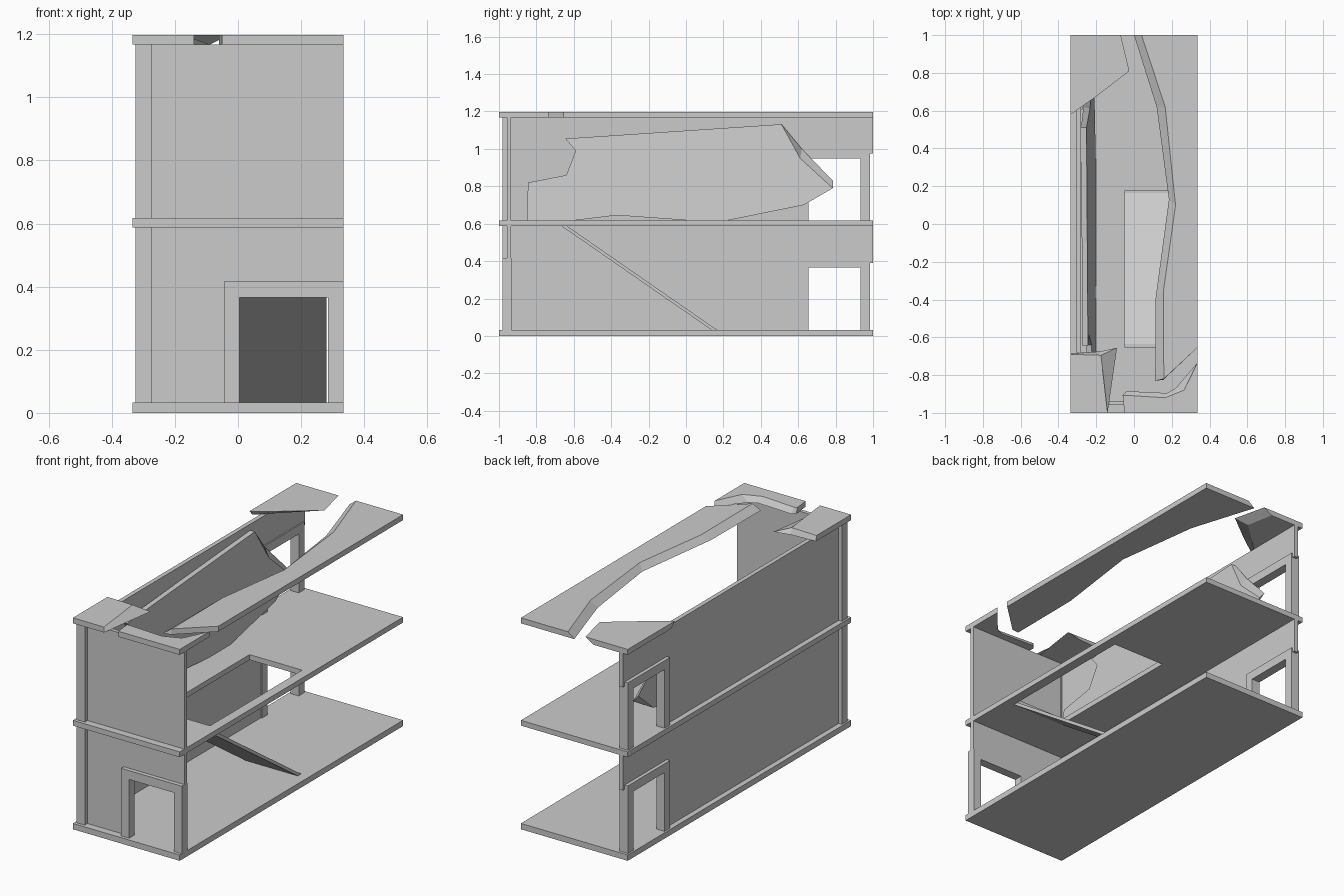
import bpy, bmesh
from mathutils import Vector

if "Cube" in bpy.data.objects:
    bpy.data.objects.remove(bpy.data.objects["Cube"])


def make(name, rings, close=False):
    """Skin equal-length rings of 3D points; cap the ends, or close into a loop."""
    bm = bmesh.new()
    vs = [[bm.verts.new(p) for p in r] for r in rings]
    n = len(vs[0])
    pairs = list(zip(vs, vs[1:])) + ([(vs[-1], vs[0])] if close else [])
    for a, b in pairs:
        for i in range(n):
            j = (i + 1) % n
            bm.faces.new((a[i], a[j], b[j], b[i]))
    if not close:
        bm.faces.new(vs[0])
        bm.faces.new(vs[-1])
    bmesh.ops.recalc_face_normals(bm, faces=bm.faces)
    me = bpy.data.meshes.new(name)
    bm.to_mesh(me)
    bm.free()
    ob = bpy.data.objects.new(name, me)
    bpy.context.collection.objects.link(ob)
    return ob


def slab(name, low, high, z0, z1):
    """Horizontal plate whose lower and upper outlines may differ (broken edges)."""
    return make(name, [[(x, y, z0) for x, y in low], [(x, y, z1) for x, y in high]])


def side_prism(name, yz, x0, x1):
    return make(name, [[(x, y, z) for y, z in yz] for x in (x0, x1)])


def front_prism(name, xz, y0, y1):
    return make(name, [[(x, y, z) for x, z in xz] for y in (y0, y1)])


def rect(x0, x1, y0, y1):
    return [(x0, y0), (x1, y0), (x1, y1), (x0, y1)]


def portal(a0, a1, z0, z1, w=0.05):
    """Door surround outline: two posts and a lintel."""
    return [(a0, z0), (a0, z1), (a1, z1), (a1, z0), (a1 - w, z0),
            (a1 - w, z1 - w), (a0 + w, z1 - w), (a0 + w, z0)]


G, M0, M1, R0, R1 = 0.033, 0.587, 0.617, 1.167, 1.198
X = 0.335

# Ground slab
full = rect(-X, X, -1, 1)
slab("ground_floor", full, full, 0, G)

# Middle slab with stair opening
hole = rect(-0.05, 0.28, -0.65, 0.175)
make("upper_floor", [[(x, y, z) for x, y in r] for r, z in
     ((full, M0), (full, M1), (hole, M1), (hole, M0))], close=True)

# Stair ramp
side_prism("stair_ramp", [(-0.665, M0), (-0.635, M0), (0.165, G), (0.135, G)], -0.05, 0.28)

# Walls, posts and door surrounds on each storey
for tag, z0, z1, top in (("lower", G, M0, 0.416), ("upper", M1, R0, 1.0)):
    cut = top - 0.025
    side_prism(tag + "_left_wall", [(-0.94, z0), (0.63, z0), (0.63, cut), (1, cut),
                                    (1, z1), (-0.94, z1)], -0.305, -0.28)
    side_prism(tag + "_side_door_frame", portal(0.606, 0.984, z0, top), -0.325, -0.273)
    post = rect(-0.325, -0.273, -0.982, -0.932)
    slab(tag + "_corner_post", post, post, z0, z1)

front_prism("lower_front_wall", [(-0.29, G), (-0.02, G), (-0.02, 0.39), (X, 0.39),
                                 (X, M0), (-0.29, M0)], -0.958, -0.936)
front_prism("upper_front_wall", [(-0.29, M1), (X, M1), (X, R0), (-0.29, R0)], -0.958, -0.936)
front_prism("front_door_frame", portal(-0.045, X, G, 0.416), -0.982, -0.932)

# Broken roof remains
slab("roof_right_strip",
     [(X, 1), (0.0, 1), (0.12, 0.62), (0.185, 0.13), (0.115, -0.39), (0.112, -0.83),
      (0.155, -0.825), (X, -0.655)],
     [(X, 1), (0.04, 1), (0.165, 0.62), (0.22, 0.1), (0.155, -0.36), (0.158, -0.82),
      (0.16, -0.818), (X, -0.655)], R0, R1)
slab("roof_front_right",
     [(X, -1), (X, -0.735), (0.22, -0.87), (0.175, -0.895), (-0.04, -0.885), (-0.06, -0.905), (-0.05, -1)],
     [(X, -1), (X, -0.735), (0.265, -0.88), (0.165, -0.92), (-0.04, -0.907), (-0.06, -0.907), (-0.05, -1)],
     R0, R1)
slab("roof_front_left",
     [(-X, -1), (-0.14, -1), (-0.09, -0.655), (-0.18, -0.675), (-X, -0.685)],
     [(-X, -1), (-0.14, -1), (-0.175, -0.695), (-0.18, -0.695), (-X, -0.69)], R0, R1)
slab("roof_back_left",
     [(-X, 1), (-X, 0.61), (-0.22, 0.72), (-0.09, 0.84), (-0.12, 1)],
     [(-X, 1), (-X, 0.58), (-0.2, 0.675), (-0.025, 0.81), (-0.07, 1)], R0, R1)


# Fallen roof plate leaning on the left wall
def lean(yz, off):
    return [(-0.2 - 0.1 * (z - M1) - off, y, z) for y, z in yz]


near = [(-0.85, M1), (-0.845, 0.82), (-0.64, 0.86), (-0.59, 0.99), (-0.645, 1.055),
        (0.51, 1.132), (0.61, 0.95), (0.785, 0.79), (0.63, 0.7), (0.22, M1),
        (0.02, M1), (-0.37, 0.645), (-0.6, M1)]
far = list(near)
far[6:8] = [(0.62, 1.0), (0.785, 0.83)]
make("fallen_roof_plate", [lean(near, 0), lean(far, 0.029)])
